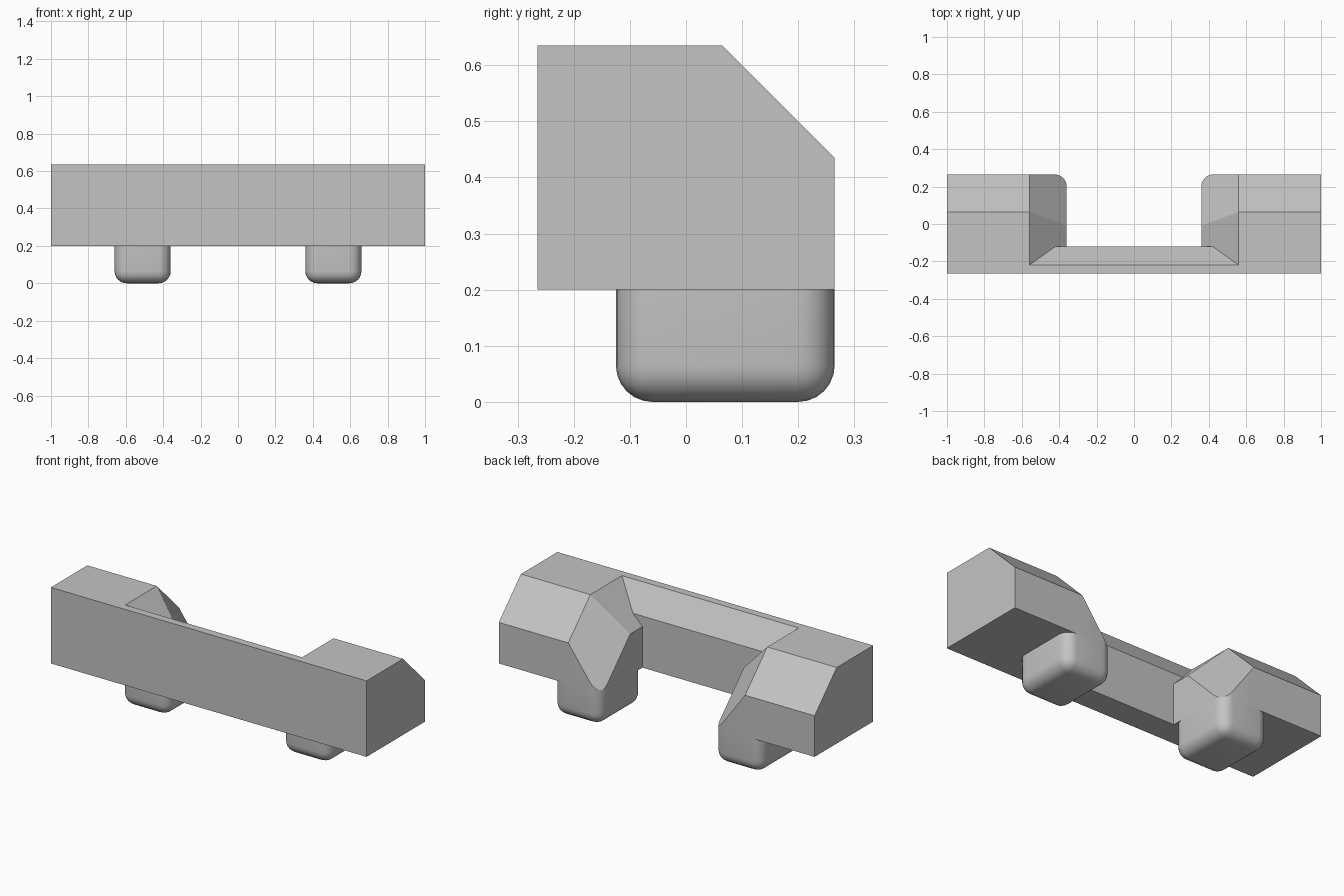
import bpy, bmesh, math
from mathutils import Vector

cube = bpy.data.objects.get("Cube")
if cube:
    bpy.data.objects.remove(cube, do_unlink=True)

# Single neutral material
grey = bpy.data.materials.new("light_grey")
grey.use_nodes = True
colour = (0.55, 0.55, 0.55, 1)
grey.diffuse_color = colour
grey.node_tree.nodes["Principled BSDF"].inputs["Base Color"].default_value = colour

BASE, TOP, FRONT, BACK = 0.2, 0.635, -0.265, 0.265
INNER, GAP, RADIUS = 0.36, 0.56, 0.065


def finish(name, bm, mirror=True, smooth=False):
    bmesh.ops.recalc_face_normals(bm, faces=bm.faces)
    mesh = bpy.data.meshes.new(name)
    bm.to_mesh(mesh)
    bm.free()
    mesh.materials.append(grey)
    obj = bpy.data.objects.new(name, mesh)
    bpy.context.collection.objects.link(obj)
    if smooth:
        bpy.ops.object.select_all(action='DESELECT')
        obj.select_set(True)
        bpy.context.view_layer.objects.active = obj
        bpy.ops.object.shade_smooth_by_angle(angle=math.radians(30))
    if mirror:
        obj.modifiers.new("Mirror", 'MIRROR').use_axis[0] = True
    return obj


def extrude_profile(profile, x0, x1):
    """Extrude a (y, z) profile along x."""
    bm = bmesh.new()
    face = bm.faces.new([bm.verts.new((x0, y, z)) for y, z in profile])
    new = bmesh.ops.extrude_face_region(bm, geom=[face])["geom"]
    verts = [v for v in new if isinstance(v, bmesh.types.BMVert)]
    bmesh.ops.translate(bm, verts=verts, vec=(x1 - x0, 0, 0))
    return bm


def box(x0, x1, y0, y1, z0, z1):
    return extrude_profile([(y0, z0), (y1, z0), (y1, z1), (y0, z1)], x0, x1)


def bevel(bm, rule):
    edges = [e for e in bm.edges if rule(*(v.co for v in e.verts))]
    bmesh.ops.bevel(bm, geom=edges, offset=RADIUS, segments=6,
                    profile=0.5, affect='EDGES')


def trim(bm, point, normal):
    """Remove everything on the normal side of a plane and cap the cut."""
    geom = bm.verts[:] + bm.edges[:] + bm.faces[:]
    cut = bmesh.ops.bisect_plane(bm, geom=geom, dist=1e-5, plane_co=point,
                                 plane_no=normal, clear_outer=True)["geom_cut"]
    edges = [e for e in cut if isinstance(e, bmesh.types.BMEdge)]
    bmesh.ops.holes_fill(bm, edges=edges, sides=0)


# End blocks with a chamfered upper back edge
finish("end_block", extrude_profile(
    [(FRONT, BASE), (BACK, BASE), (BACK, 0.435), (0.065, TOP), (FRONT, TOP)],
    GAP, 1))

# Thin front wall joining the blocks, its rear top edge sloped
finish("front_wall", extrude_profile(
    [(FRONT, BASE), (-0.12, BASE), (-0.12, 0.495), (-0.22, TOP), (FRONT, TOP)],
    -GAP, GAP), mirror=False)

# Feet: rounded on the bottom and on the upright corners
bm = box(INNER, 0.66, -0.125, BACK, 0, BASE)
bevel(bm, lambda a, b: min(a.z, b.z) < 0.01)
finish("foot", bm, smooth=True)

# Shoulders: sloping supports above the feet, rounded at the inner back corner
bm = box(INNER, GAP, -0.22, BACK, BASE, TOP)
bevel(bm, lambda a, b: all(p.x < INNER + 0.01 and p.y > 0.2 for p in (a, b)))
ridge = Vector((GAP, 0.065, TOP))
trim(bm, ridge, Vector((-1, 0, 1)).normalized())
trim(bm, ridge, Vector((-0.055, 0.04, 0.04)).normalized())
trim(bm, Vector((GAP, -0.12, BASE)), Vector((0, -1, -1)).normalized())
finish("shoulder", bm, smooth=True)
